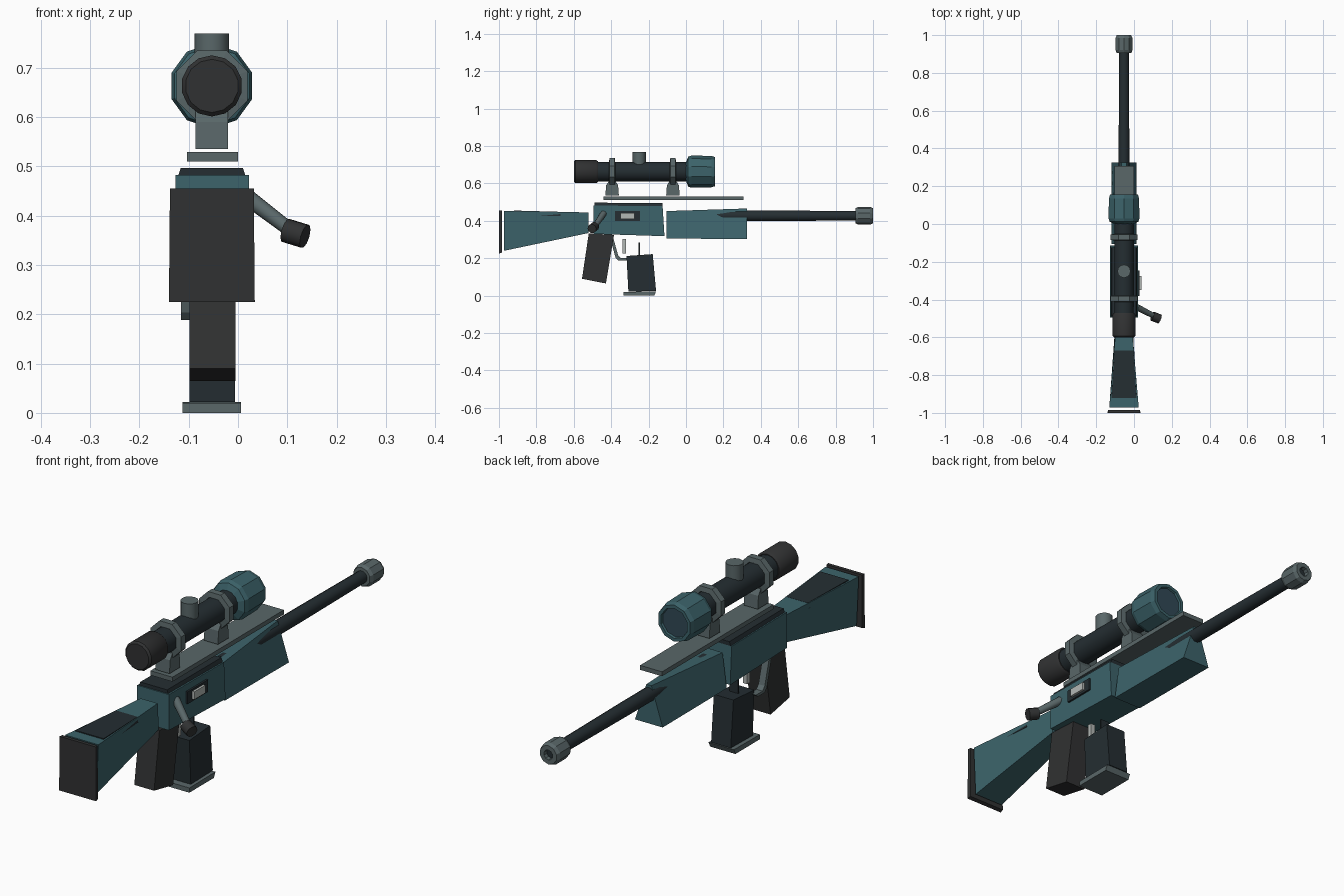
import bpy, bmesh, math
from mathutils import Vector

if "Cube" in bpy.data.objects:
    bpy.data.objects.remove(bpy.data.objects["Cube"])

CX = -0.053  # centre line of the body

def mat(name, rgb):
    m = bpy.data.materials.new(name)
    m.diffuse_color = (*rgb, 1)
    m.use_nodes = True
    m.node_tree.nodes["Principled BSDF"].inputs["Base Color"].default_value = m.diffuse_color
    return m

TEAL = mat("teal", (0.045, 0.125, 0.145))
DARK = mat("dark_blue", (0.018, 0.027, 0.032))
COAL = mat("charcoal", (0.030, 0.031, 0.032))
GREY = mat("steel", (0.10, 0.135, 0.14))
PALE = mat("pale", (0.45, 0.48, 0.46))
GLASS = mat("glass", (0.03, 0.065, 0.09))

def finish(bm, name, m, smooth=False):
    bmesh.ops.recalc_face_normals(bm, faces=bm.faces)
    me = bpy.data.meshes.new(name)
    bm.to_mesh(me)
    bm.free()
    me.materials.append(m)
    ob = bpy.data.objects.new(name, me)
    bpy.context.collection.objects.link(ob)
    if smooth:
        bpy.context.view_layer.objects.active = ob
        bpy.ops.object.select_all(action='DESELECT')
        ob.select_set(True)
        bpy.ops.object.shade_smooth_by_angle(angle=math.radians(40))
    return ob

def skin(name, rings, m, smooth=False, caps=True, closed=False):
    """Bridge a list of equal-length point rings."""
    bm = bmesh.new()
    vr = [[bm.verts.new(p) for p in r] for r in rings]
    n = len(vr[0])
    pairs = list(zip(vr, vr[1:])) + ([(vr[-1], vr[0])] if closed else [])
    for a, b in pairs:
        for i in range(n):
            j = (i + 1) % n
            bm.faces.new((a[i], a[j], b[j], b[i]))
    if caps and not closed:
        bm.faces.new(vr[0])
        bm.faces.new(vr[-1])
    return finish(bm, name, m, smooth)

def outline(name, yz, x0, x1, m):
    """Side outline extruded across x."""
    return skin(name, [[(x, y, z) for y, z in yz] for x in (x0, x1)], m)

def box(name, x, y, z, m):
    return outline(name, [(y[0], z[0]), (y[1], z[0]), (y[1], z[1]), (y[0], z[1])], *x, m)

def taper(name, ends, m):
    """Loft of (y, z_low, z_high, half_width_low, half_width_high) sections."""
    return skin(name, [[(CX - b, y, lo), (CX + b, y, lo), (CX + t, y, hi), (CX - t, y, hi)]
                       for y, lo, hi, b, t in ends], m)

def lathe(name, profile, z, n, m, smooth=False, closed=False):
    """Turn (radius, y) points about a lengthwise axis at height z."""
    angs = [2 * math.pi * (i + 0.5) / n for i in range(n)]
    return skin(name, [[(CX + r * math.cos(a), y, z + r * math.sin(a)) for a in angs]
                       for r, y in profile], m, smooth, closed=closed)

def rod(name, p, q, r, n, m, r2=None):
    """Straight round bar between two points."""
    p, q = Vector(p), Vector(q)
    rot = (q - p).to_track_quat('Z', 'Y')
    ring = lambda c, s: [c + rot @ Vector((s * math.cos(2 * math.pi * i / n),
                                           s * math.sin(2 * math.pi * i / n), 0)) for i in range(n)]
    return skin(name, [ring(p, r), ring(q, r2 or r)], m, True)

# Stock
taper("butt_plate", [(-1.0, 0.225, 0.455, 0.087, 0.085), (-0.985, 0.23, 0.455, 0.085, 0.083)], COAL)
taper("stock", [(-0.972, 0.24, 0.452, 0.068, 0.078), (-0.52, 0.335, 0.445, 0.045, 0.04)], TEAL)
taper("cheek_rest", [(-0.92, 0.425, 0.455, 0.07, 0.066), (-0.67, 0.425, 0.448, 0.054, 0.05)], DARK)

# Receiver
outline("receiver", [(-0.495, 0.33), (-0.115, 0.318), (-0.125, 0.478), (-0.495, 0.482)], -0.127, 0.022, TEAL)
taper("receiver_cover", [(-0.49, 0.475, 0.497, 0.07, 0.063), (-0.125, 0.475, 0.495, 0.07, 0.063)], DARK)
box("port_frame", (0.0, 0.03), (-0.38, -0.245), (0.4, 0.452), DARK)
box("port_cover", (0.02, 0.04), (-0.35, -0.275), (0.41, 0.443), PALE)
rod("bolt_arm", (0.015, -0.44, 0.44), (0.115, -0.492, 0.364), 0.017, 10, GREY, 0.014)
rod("bolt_knob", (0.097, -0.488, 0.37), (0.136, -0.503, 0.358), 0.025, 10, COAL)

# Handguard narrows along its top edge toward the muzzle
taper("handguard", [(-0.105, 0.305, 0.452, 0.065, 0.045), (0.325, 0.303, 0.466, 0.065, 0.012)], TEAL)

# Barrel and muzzle with a recessed bore
lathe("barrel", [(0.029, -0.05), (0.029, 0.48), (0.026, 0.93)], 0.427, 12, DARK, True)
lathe("muzzle", [(0.04, 0.905), (0.047, 0.92), (0.047, 0.985), (0.04, 1.0), (0.021, 1.0), (0.021, 0.95)],
      0.427, 10, GREY)
lathe("bore", [(0.021, 0.95), (0.021, 0.98)], 0.427, 10, DARK)

# Scope
lathe("scope_tube", [(0.052, -0.49), (0.052, 0.03)], 0.663, 14, DARK, True)
lathe("scope_eyepiece", [(0.054, -0.6), (0.062, -0.592), (0.062, -0.48), (0.055, -0.47)], 0.663, 14, COAL, True)
lathe("scope_objective", [(0.05, 0.0), (0.08, 0.012), (0.086, 0.03), (0.084, 0.135), (0.078, 0.155),
                          (0.064, 0.155), (0.06, 0.14)], 0.663, 10, TEAL)
lathe("objective_lens", [(0.063, 0.146), (0.004, 0.115)], 0.663, 10, GLASS)
rod("scope_turret", (CX, -0.25, 0.69), (CX, -0.25, 0.769), 0.035, 12, GREY)

# Scope mounts and rail
for tag, y in (("rear", -0.395), ("front", -0.07)):
    lathe(tag + "_scope_ring", [(0.055, y - 0.017), (0.078, y - 0.014), (0.078, y + 0.014), (0.055, y + 0.017)],
          0.663, 8, GREY, closed=True)
    outline(tag + "_scope_mount", [(y - 0.036, 0.535), (y + 0.036, 0.535), (y + 0.032, 0.59), (y + 0.016, 0.615),
                                   (y - 0.016, 0.615), (y - 0.032, 0.59)], CX - 0.033, CX + 0.033, GREY)
box("rail", (-0.103, 0.0), (-0.44, 0.308), (0.51, 0.529), GREY)

# Grip, magazine, trigger
outline("grip", [(-0.52, 0.332), (-0.385, 0.325), (-0.428, 0.065), (-0.556, 0.09)], -0.098, -0.005, COAL)
outline("magazine", [(-0.318, 0.212), (-0.178, 0.222), (-0.16, 0.025), (-0.308, 0.022)], -0.098, -0.006, DARK)
outline("magazine_base", [(-0.335, 0.0), (-0.17, 0.0), (-0.16, 0.022), (-0.335, 0.02)], -0.113, 0.006, GREY)
box("trigger", (CX - 0.01, CX + 0.01), (-0.34, -0.32), (0.226, 0.302), PALE)
box("magazine_catch", (CX - 0.02, CX + 0.02), (-0.253, -0.245), (0.215, 0.285), DARK)

# Trigger guard swept along a bent path
path = [(-0.4, 0.318), (-0.37, 0.21), (-0.355, 0.194), (-0.31, 0.194)]
skin("trigger_guard", [[(CX - 0.045 + dx, y + s * 0.007, z + s * 0.006) for dx, s in
                        ((-0.018, -1), (0.012, -1), (0.012, 1), (-0.018, 1))] for y, z in path], GREY)
